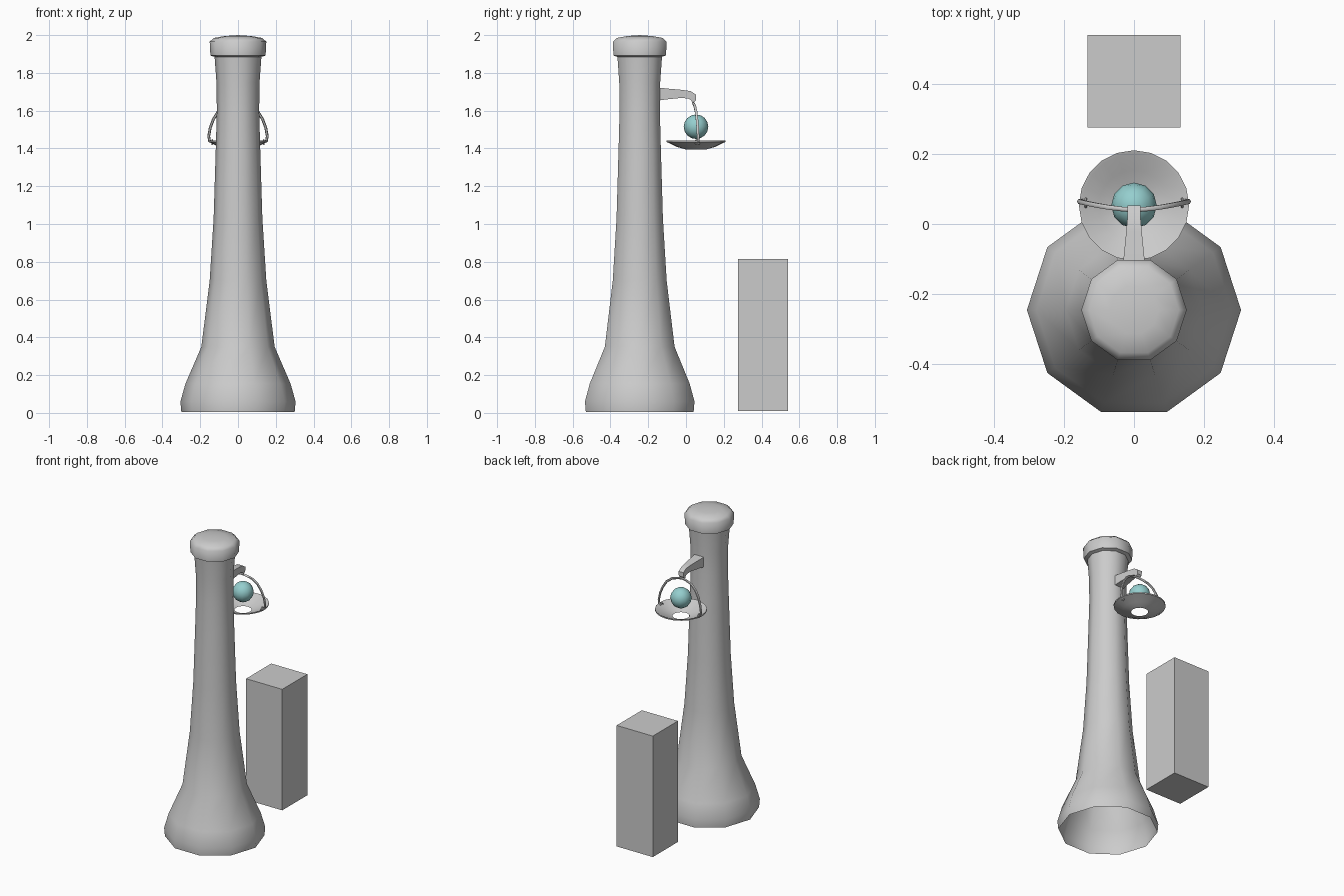
import bpy, bmesh, math
from mathutils import Vector

if "Cube" in bpy.data.objects:
    bpy.data.objects.remove(bpy.data.objects["Cube"])


def finish(name, bm, angle=None):
    bmesh.ops.recalc_face_normals(bm, faces=bm.faces)
    me = bpy.data.meshes.new(name)
    bm.to_mesh(me)
    bm.free()
    ob = bpy.data.objects.new(name, me)
    bpy.context.collection.objects.link(ob)
    if angle:
        bpy.ops.object.select_all(action='DESELECT')
        ob.select_set(True)
        bpy.context.view_layer.objects.active = ob
        bpy.ops.object.shade_smooth_by_angle(angle=math.radians(angle))
    return ob


def bridge(bm, rings, closed=True):
    for a, b in zip(rings, rings[1:]):
        n = len(a)
        for i in range(n):
            j = (i + 1) % n
            bm.faces.new((a[i], a[j], b[j], b[i]))


def lathe(name, profile, sides, cy, cap=None, angle=50):
    """Revolve (radius, z) points about the vertical line x=0, y=cy."""
    bm = bmesh.new()
    rings = [[bm.verts.new((r * math.cos(2 * math.pi * i / sides),
                            cy + r * math.sin(2 * math.pi * i / sides), z))
              for i in range(sides)] for r, z in profile]
    bridge(bm, rings)
    if cap is not None:
        tip = bm.verts.new((0, cy, cap))
        top = rings[-1]
        for i in range(sides):
            bm.faces.new((top[i], top[(i + 1) % sides], tip))
    return finish(name, bm, angle)


def tube(name, path, radius, sides=6):
    """Sweep a round section along a path lying roughly in the xz plane."""
    pts = [Vector(p) for p in path]
    bm = bmesh.new()
    rings = []
    for k, p in enumerate(pts):
        t = (pts[min(k + 1, len(pts) - 1)] - pts[max(k - 1, 0)]).normalized()
        u = t.cross(Vector((0, 1, 0))).normalized()
        v = t.cross(u)
        rings.append([bm.verts.new(p + radius * (math.cos(a) * u + math.sin(a) * v))
                      for a in (2 * math.pi * i / sides for i in range(sides))])
    bridge(bm, rings)
    bm.faces.new(rings[0])
    bm.faces.new(rings[-1])
    return finish(name, bm, 60)


# Tapered ten-sided column, open underneath
lathe("column", [(0.300, 0.005), (0.305, 0.06), (0.278, 0.155), (0.194, 0.35),
                 (0.150, 0.70), (0.129, 1.03), (0.117, 1.42), (0.112, 1.60),
                 (0.114, 1.75), (0.124, 1.885), (0.146, 1.892),
                 (0.150, 1.965), (0.128, 1.985), (0.07, 1.995)], 10, -0.245, cap=2.0)

# Bracket arm: (y, top-side z, underside y, z, half width)
arm = [(-0.17, 1.725, -0.17, 1.65, 0.036), (-0.10, 1.717, -0.10, 1.66, 0.030),
       (-0.02, 1.710, -0.02, 1.668, 0.022), (0.025, 1.703, 0.015, 1.663, 0.018),
       (0.052, 1.685, 0.030, 1.653, 0.018), (0.053, 1.655, 0.032, 1.637, 0.016)]
bm = bmesh.new()
rings = [[bm.verts.new(c) for c in ((-w, y, z), (w, y, z), (w, yb, zb), (-w, yb, zb))]
         for y, z, yb, zb, w in arm]
bridge(bm, rings)
bm.faces.new(rings[0])
bm.faces.new(rings[-1])
finish("bracket_arm", bm, 35)

# Arched handle, mirrored half path, with hooked ends at the dish rim
half = [(0.03, 0.042, 1.634), (0.07, 0.047, 1.622), (0.105, 0.053, 1.595),
        (0.13, 0.058, 1.555), (0.147, 0.062, 1.51), (0.155, 0.064, 1.465),
        (0.151, 0.065, 1.440), (0.137, 0.062, 1.434)]
path = [(-x, y, z) for x, y, z in reversed(half)] + [(0, 0.04, 1.638)] + half
tube("dish_handle", path, 0.0075)

# Small loops tying the handle to the dish
for s in (-1, 1):
    bpy.ops.mesh.primitive_torus_add(major_segments=10, minor_segments=5,
                                     major_radius=0.012, minor_radius=0.004,
                                     location=(s * 0.137, 0.06, 1.434),
                                     rotation=(0, math.pi / 2, 0))
    bpy.context.object.name = "handle_loop"

# Shallow dish with a hole in its bottom
lathe("hanging_dish", [(0.052, 1.394), (0.10, 1.408), (0.150, 1.432), (0.157, 1.434),
                       (0.157, 1.442), (0.148, 1.439), (0.10, 1.413), (0.052, 1.396)],
      20, 0.053)

# Glowing globe
bpy.ops.mesh.primitive_uv_sphere_add(segments=12, ring_count=8, radius=0.065,
                                     location=(0, 0.053, 1.515))
globe = bpy.context.object
globe.name = "globe"
bpy.ops.object.shade_smooth()
mat = bpy.data.materials.new("pale_teal")
mat.diffuse_color = (0.30, 0.62, 0.62, 1)
mat.use_nodes = True
mat.node_tree.nodes["Principled BSDF"].inputs["Base Color"].default_value = mat.diffuse_color
globe.data.materials.append(mat)

# Plain block standing behind
bpy.ops.mesh.primitive_cube_add(size=1, location=(0, 0.407, 0.4125))
block = bpy.context.object
block.name = "block"
block.scale = (0.266, 0.264, 0.805)
